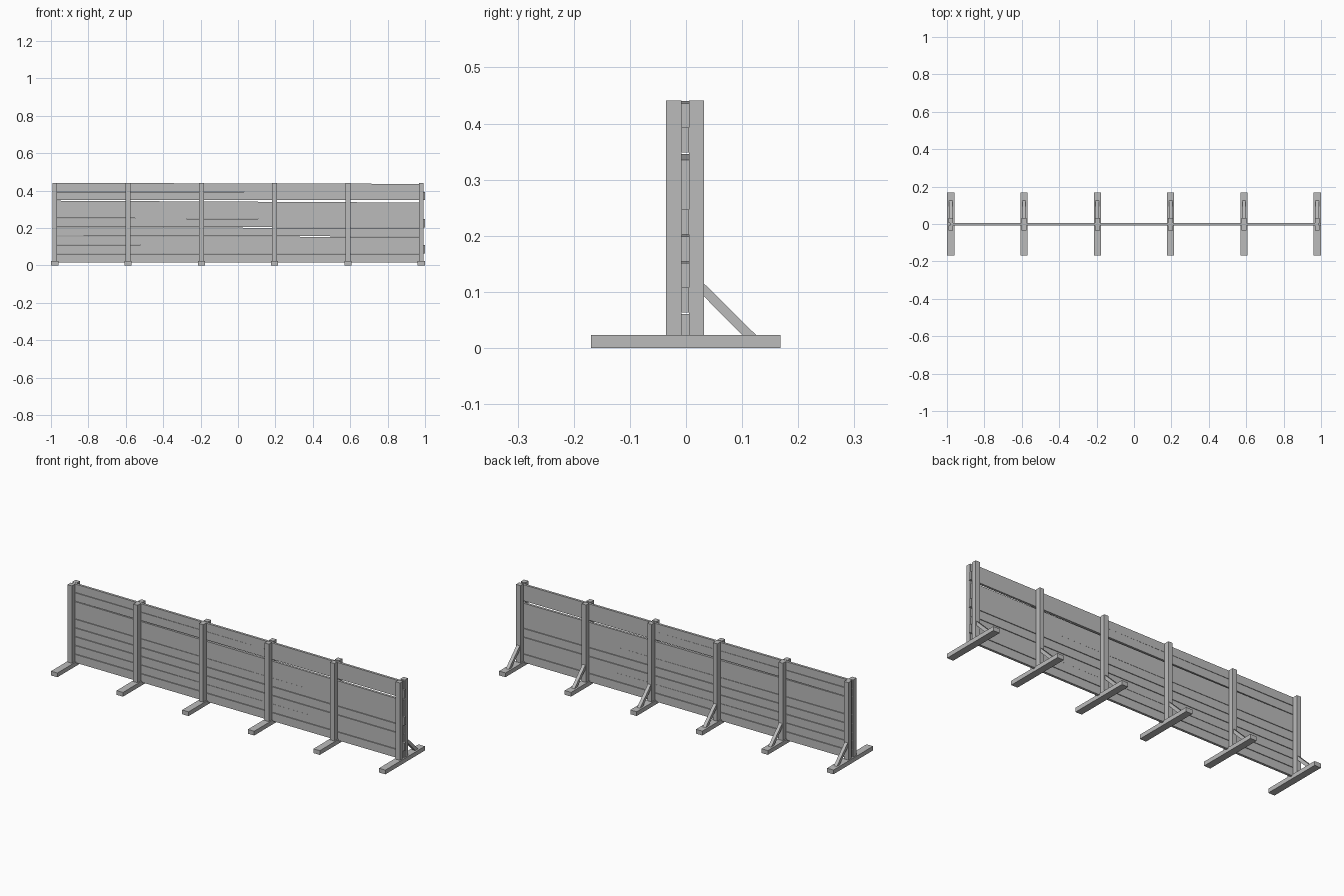
import bpy
import bmesh

cube = bpy.data.objects.get("Cube")
if cube:
    bpy.data.objects.remove(cube, do_unlink=True)

grey = bpy.data.materials.new("plain grey")
grey.use_nodes = True
grey.diffuse_color = (0.5, 0.5, 0.5, 1)
grey.node_tree.nodes["Principled BSDF"].inputs["Base Color"].default_value = (0.5, 0.5, 0.5, 1)


def prism(name, profile, axis, start, end):
    """Extrude a 2D profile along x (profile is y, z) or y (profile is x, z)."""
    bm = bmesh.new()
    place = (lambda p: (start, p[0], p[1])) if axis == "x" else (lambda p: (p[0], start, p[1]))
    face = bm.faces.new([bm.verts.new(place(p)) for p in profile])
    moved = bmesh.ops.extrude_face_region(bm, geom=[face])["geom"]
    step = (end - start, 0, 0) if axis == "x" else (0, end - start, 0)
    bmesh.ops.translate(bm, vec=step, verts=[g for g in moved if isinstance(g, bmesh.types.BMVert)])
    bmesh.ops.recalc_face_normals(bm, faces=bm.faces)
    mesh = bpy.data.meshes.new(name)
    bm.to_mesh(mesh)
    bm.free()
    mesh.materials.append(grey)
    obj = bpy.data.objects.new(name, mesh)
    bpy.context.collection.objects.link(obj)
    return obj


def box(name, x, y, z):
    return prism(name, [(y[0], z[0]), (y[1], z[0]), (y[1], z[1]), (y[0], z[1])], "x", *x)


# Six supports: foot, paired uprights clamping the planks, rear brace
FOOT_TOP, POST_TOP = 0.023, 0.441
PLANK_Y = (-0.008, 0.005)
for i in range(6):
    cx = -0.98 + i * 0.392
    foot_x = (cx - 0.019, cx + 0.019)
    post_x = (cx - 0.013, cx + 0.013)
    box(f"foot_{i + 1}", foot_x, (-0.169, 0.168), (0, FOOT_TOP))
    box(f"front_post_{i + 1}", post_x, (-0.036, PLANK_Y[0]), (FOOT_TOP, POST_TOP))
    box(f"back_post_{i + 1}", post_x, (PLANK_Y[1], 0.032), (FOOT_TOP, POST_TOP))
    brace = [(0.032, 0.115), (0.125, FOOT_TOP), (0.1, FOOT_TOP), (0.032, 0.092)]
    prism(f"brace_{i + 1}", brace, "x", cx - 0.009, cx + 0.009)

# Nine long planks, slightly uneven: each right end sags by its own amount
PITCH, GAP = 0.0475, 0.003
sags = [0, 0, 0.004, 0.004, 0.004, 0.008, 0.01, 0, 0.005]
for i, sag in enumerate(sags):
    low = 0.016 + i * PITCH
    high = low + PITCH - GAP
    if i == 6:
        low -= 0.005  # this wider plank overlaps the one below
    left, right = -0.985, (1.0 if i % 3 == 1 else 0.988)
    outline = [(left, low), (right, low - sag), (right, high - sag), (left, high)]
    prism(f"plank_{i + 1}", outline, "y", *PLANK_Y)
